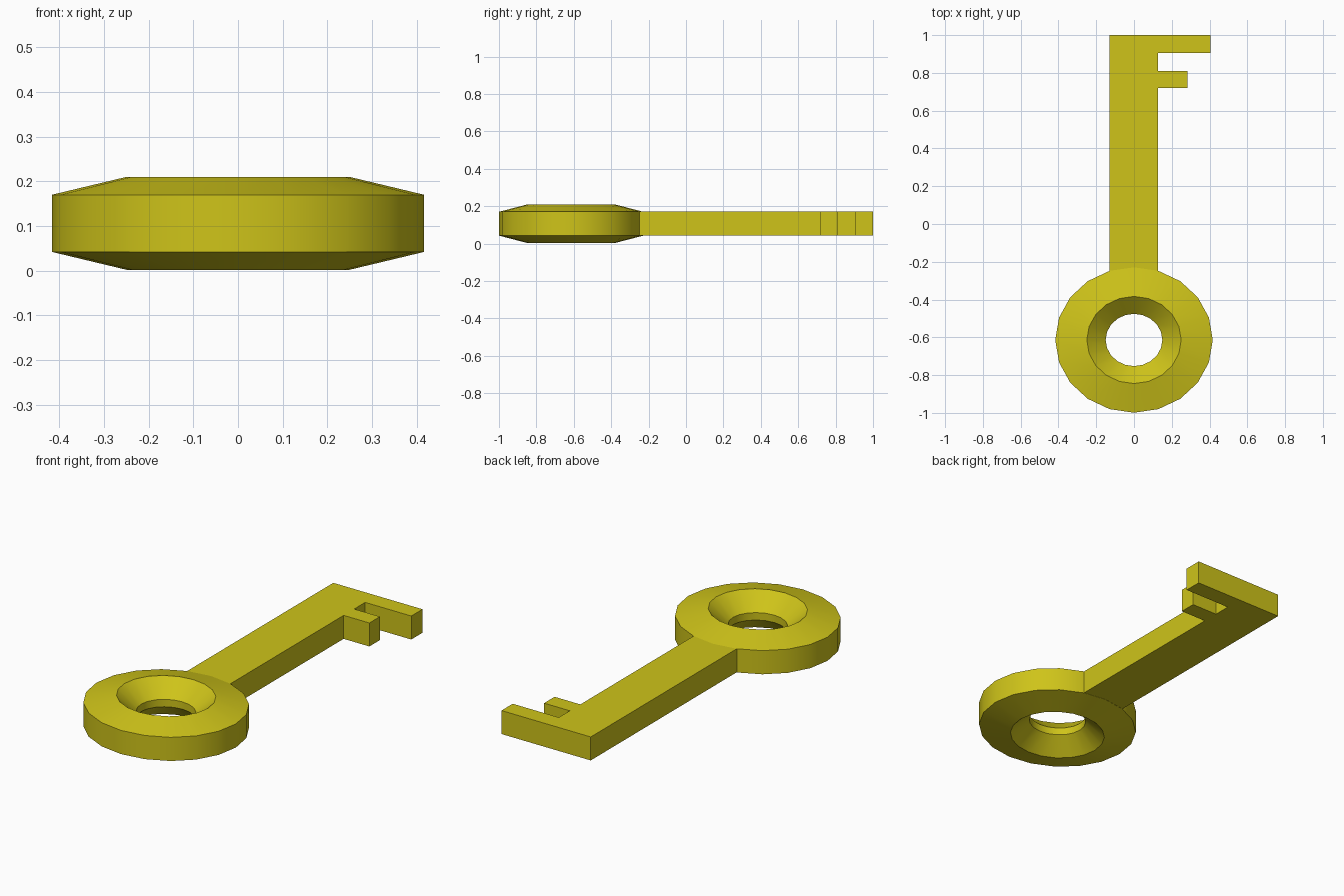
import bpy, bmesh
from math import cos, sin, tau, radians

if "Cube" in bpy.data.objects:
    bpy.data.objects.remove(bpy.data.objects["Cube"])

gold = bpy.data.materials.new("gold")
gold.diffuse_color = (0.62, 0.55, 0.01, 1)
gold.use_nodes = True
gold.node_tree.nodes["Principled BSDF"].inputs["Base Color"].default_value = gold.diffuse_color


def make_object(name, bm):
    bmesh.ops.recalc_face_normals(bm, faces=bm.faces)
    mesh = bpy.data.meshes.new(name)
    bm.to_mesh(mesh)
    bm.free()
    mesh.materials.append(gold)
    ob = bpy.data.objects.new(name, mesh)
    bpy.context.collection.objects.link(ob)
    return ob


# Ring handle: slightly squashed lathe with 20 sides and a funnelled hole
SIDES, CENTRE_Y, SQUASH = 20, -0.614, 0.923
profile = [(0.417, 0.042), (0.417, 0.17), (0.25, 0.21),
           (0.15, 0.125), (0.15, 0.085), (0.25, 0.002)]
bm = bmesh.new()
loops = []
for i in range(SIDES):
    a = tau * i / SIDES
    loops.append([bm.verts.new((r * cos(a), CENTRE_Y + SQUASH * r * sin(a), z))
                  for r, z in profile])
for i in range(SIDES):
    a, b = loops[i], loops[(i + 1) % SIDES]
    for j in range(len(profile)):
        k = (j + 1) % len(profile)
        bm.faces.new((a[j], b[j], b[k], a[k]))
ring = make_object("ring_handle", bm)
bpy.context.view_layer.objects.active = ring
ring.select_set(True)
bpy.ops.object.shade_smooth_by_angle(angle=radians(30))

# Shaft with two teeth: one extruded outline
outline = [(-0.13, -0.27), (0.128, -0.27), (0.128, 0.72), (0.282, 0.72),
           (0.282, 0.81), (0.128, 0.81), (0.128, 0.904), (0.404, 0.904),
           (0.404, 1.0), (-0.13, 1.0)]
bm = bmesh.new()
face = bm.faces.new([bm.verts.new((x, y, 0.043)) for x, y in outline])
top = bmesh.ops.extrude_face_region(bm, geom=[face])["geom"]
bmesh.ops.translate(bm, vec=(0, 0, 0.127),
                    verts=[v for v in top if isinstance(v, bmesh.types.BMVert)])
make_object("shaft_and_teeth", bm)
